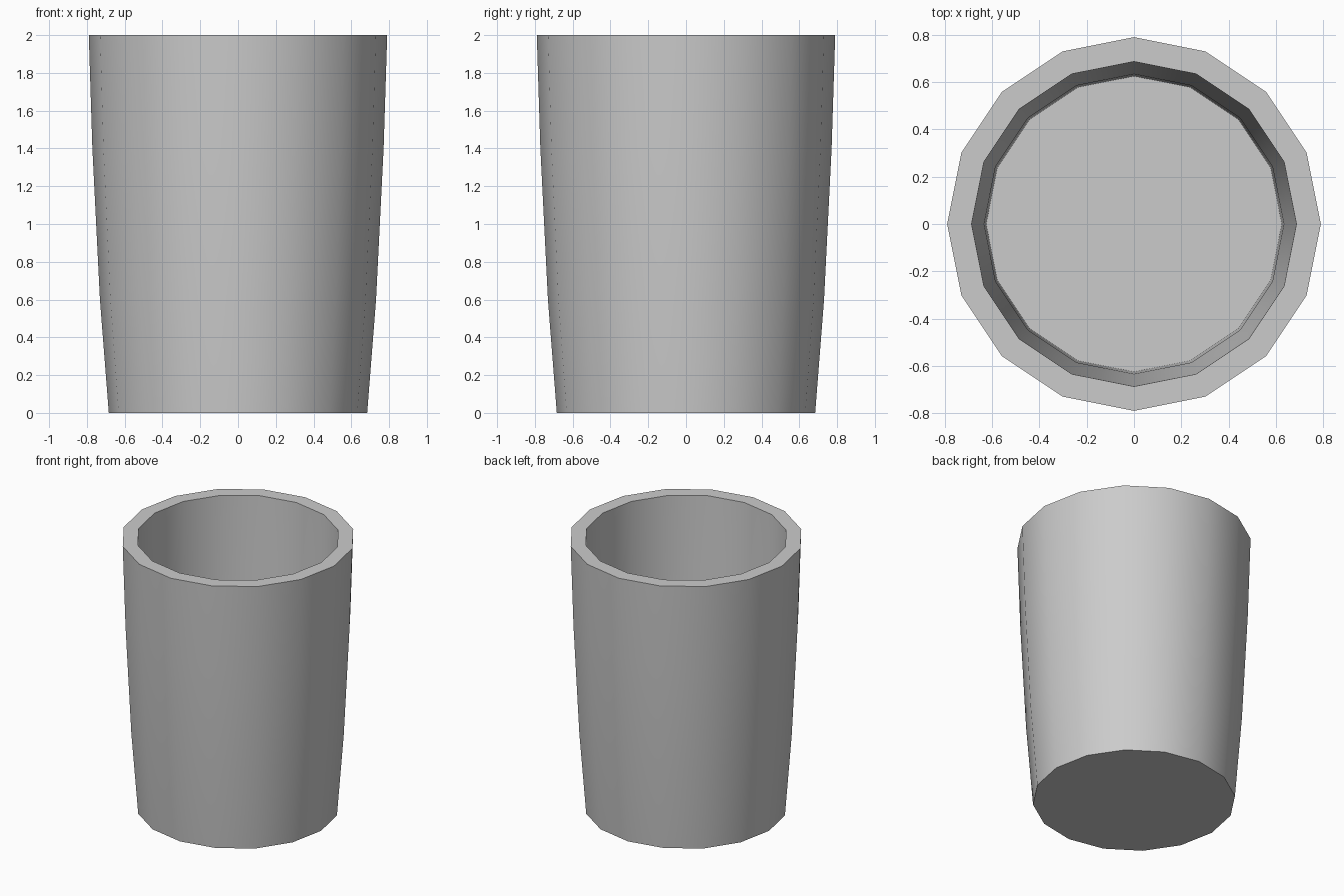
import bpy, bmesh
from math import cos, sin, pi

if "Cube" in bpy.data.objects:
    bpy.data.objects.remove(bpy.data.objects["Cube"])

SIDES = 16
# (radius, z) profile: outer wall upward, over the rim, inner wall downward
profile = [(0.684, 0), (0.731, 0.6), (0.771, 1.4), (0.79, 2.0),
           (0.687, 2.0), (0.668, 1.4), (0.634, 0.6), (0.625, 0.09)]

bm = bmesh.new()
rings = [[bm.verts.new((r * cos(2 * pi * i / SIDES), r * sin(2 * pi * i / SIDES), z))
          for i in range(SIDES)] for r, z in profile]

# Walls and rim
for a, b in zip(rings, rings[1:]):
    for i in range(SIDES):
        j = (i + 1) % SIDES
        bm.faces.new((a[i], a[j], b[j], b[i]))

# Underside and inner floor
bm.faces.new(rings[0][::-1])
bm.faces.new(rings[-1])
bmesh.ops.recalc_face_normals(bm, faces=bm.faces)

mesh = bpy.data.meshes.new("cup")
bm.to_mesh(mesh)
bm.free()
cup = bpy.data.objects.new("cup", mesh)
bpy.context.collection.objects.link(cup)

# Smooth sides, sharp rim and floor edges
bpy.context.view_layer.objects.active = cup
cup.select_set(True)
bpy.ops.object.shade_smooth_by_angle(angle=pi / 6)
